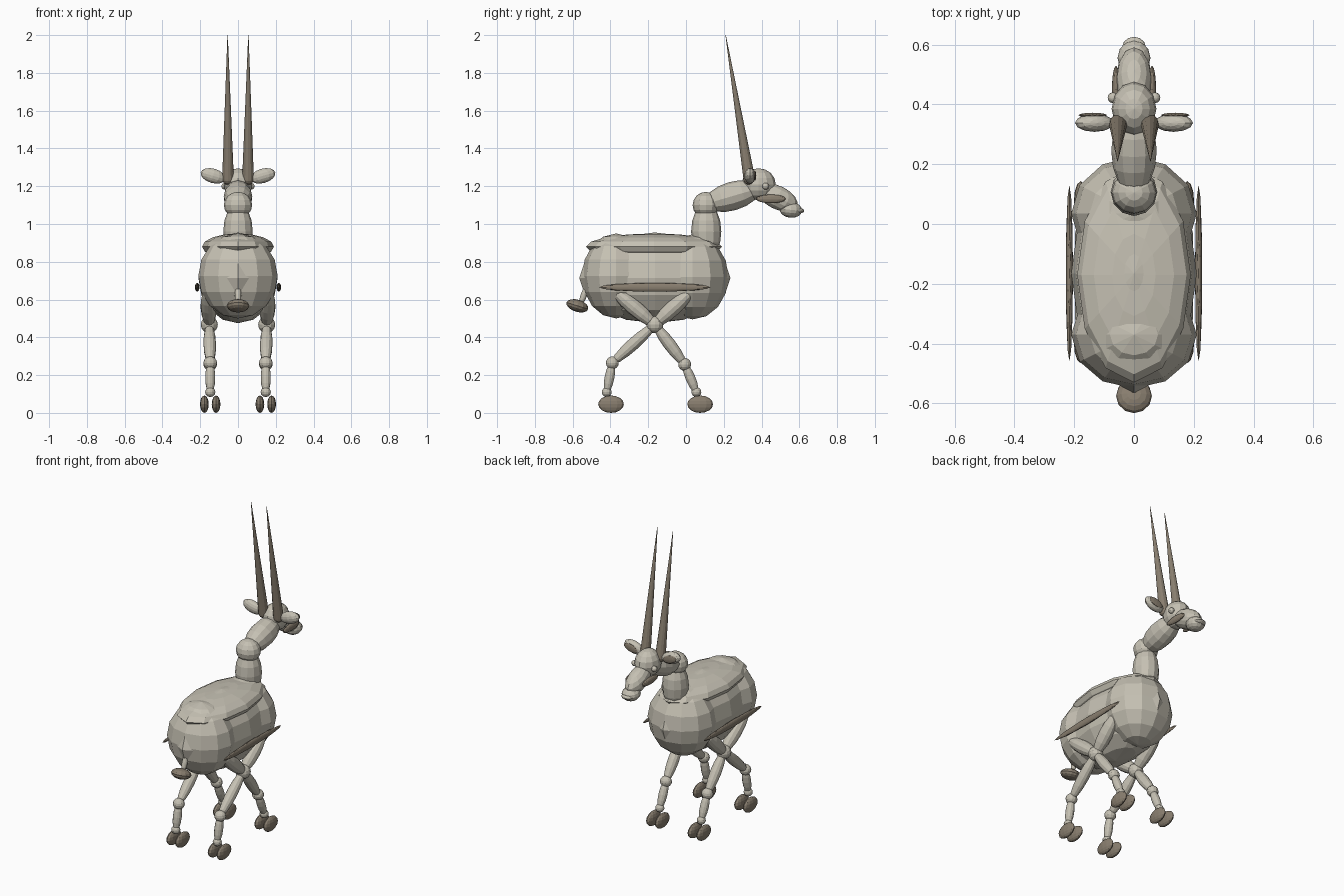
import bpy, math
from mathutils import Vector, Euler

if "Cube" in bpy.data.objects:
    bpy.data.objects.remove(bpy.data.objects["Cube"])


def material(name, rgb):
    m = bpy.data.materials.new(name)
    m.diffuse_color = (*rgb, 1)
    m.use_nodes = True
    m.node_tree.nodes["Principled BSDF"].inputs["Base Color"].default_value = m.diffuse_color
    return m


HIDE = material("pale_hide", (0.56, 0.53, 0.45))
DARK = material("taupe_horn", (0.25, 0.21, 0.16))


def ellipsoid(name, loc, radii, mat=HIDE, rot=(0, 0, 0), seg=12, rings=8):
    """Faceted ellipsoid with half sizes given by radii."""
    bpy.ops.mesh.primitive_uv_sphere_add(segments=seg, ring_count=rings, radius=1,
                                         location=loc, rotation=rot)
    o = bpy.context.object
    o.name = name
    o.scale = radii
    o.data.materials.append(mat)
    return o


def limb(name, a, b, r, extra=0.0):
    """Long ellipsoid running from a to b."""
    a, b = Vector(a), Vector(b)
    d = b - a
    return ellipsoid(name, (a + b) / 2, (r, r, d.length / 2 + extra), HIDE,
                     d.to_track_quat('Z', 'Y').to_euler())


# Body
ellipsoid("barrel", (0, -0.165, 0.715), (0.21, 0.40, 0.24))
ellipsoid("chest", (0, 0.035, 0.72), (0.21, 0.19, 0.225))
ellipsoid("rump", (0, -0.37, 0.725), (0.21, 0.18, 0.225))
ellipsoid("back", (0, -0.17, 0.88), (0.19, 0.36, 0.07))

# Neck
ellipsoid("neck_base", (0, 0.107, 0.96), (0.078, 0.08, 0.15))
ellipsoid("neck_joint", (0, 0.105, 1.10), (0.075, 0.07, 0.07))
limb("upper_neck", (0, 0.10, 1.105), (0, 0.39, 1.19), 0.076)

# Head
ellipsoid("skull", (0, 0.385, 1.21), (0.075, 0.09, 0.085))
ellipsoid("muzzle", (0, 0.485, 1.14), (0.06, 0.115, 0.062), HIDE, (-0.45, 0, 0))
ellipsoid("nose", (0, 0.555, 1.075), (0.055, 0.06, 0.042), HIDE, (-0.1, 0, 0))
ellipsoid("lip", (0, 0.59, 1.07), (0.04, 0.036, 0.016))

# Tail
limb("tail_stem", (0, -0.52, 0.68), (0, -0.56, 0.57), 0.017)
ellipsoid("tail_tuft", (0, -0.575, 0.567), (0.06, 0.06, 0.032), DARK, (-0.3, 0, 0))

for side, s in (("right", 1), ("left", -1)):
    # Flank and face stripes
    ellipsoid(f"{side}_flank_stripe", (s * 0.216, -0.165, 0.665), (0.012, 0.295, 0.023), DARK)
    ellipsoid(f"{side}_cheek_stripe", (s * 0.06, 0.45, 1.133), (0.014, 0.08, 0.023), DARK)
    ellipsoid(f"{side}_eye", (s * 0.07, 0.422, 1.2), (0.018, 0.018, 0.018))

    # Ear with its darker inside
    ellipsoid(f"{side}_ear", (s * 0.132, 0.338, 1.255), (0.068, 0.03, 0.038), HIDE,
              (0, -s * 0.28, 0))
    ellipsoid(f"{side}_inner_ear", (s * 0.138, 0.364, 1.256), (0.05, 0.008, 0.024), DARK,
              (0, -s * 0.28, 0))

    # Horn: tapering cone on a small rounded root
    a, b = Vector((s * 0.053, 0.335, 1.24)), Vector((s * 0.055, 0.21, 2.0))
    d = b - a
    bpy.ops.mesh.primitive_cone_add(vertices=12, radius1=0.031, radius2=0.001,
                                    depth=d.length, location=(a + b) / 2,
                                    rotation=d.to_track_quat('Z', 'Y').to_euler())
    horn = bpy.context.object
    horn.name = f"{side}_horn"
    horn.data.materials.append(DARK)
    ellipsoid(f"{side}_horn_root", a, (0.031, 0.031, 0.033), DARK)

    # Legs: hip, elbow, knee, ankle and hoof positions along y and z
    for leg, hip, knee, ankle, hoof in (
            ("front", (0.03, 0.645), (-0.007, 0.257), (0.055, 0.11), 0.075),
            ("rear", (-0.385, 0.65), (-0.39, 0.265), (-0.42, 0.11), -0.397)):
        n = f"{side}_{leg}"
        x = s * 0.147
        elbow = Vector((s * 0.152, -0.165, 0.467))
        H, K, A = (s * 0.16, *hip), (x, *knee), (x, *ankle)
        limb(n + "_upper_leg", H, elbow, 0.042, 0.01)
        limb(n + "_middle_leg", elbow, K, 0.033, 0.01)
        limb(n + "_lower_leg", K, A, 0.026, 0.01)
        ellipsoid(n + "_elbow", elbow, (0.045, 0.045, 0.045))
        ellipsoid(n + "_knee", K, (0.036, 0.034, 0.034))
        ellipsoid(n + "_ankle", A, (0.027, 0.026, 0.026))
        for k, dx in (("inner", -0.031), ("outer", 0.031)):
            ellipsoid(f"{n}_{k}_hoof", (x + s * dx, hoof, 0.046), (0.023, 0.068, 0.046), DARK)
